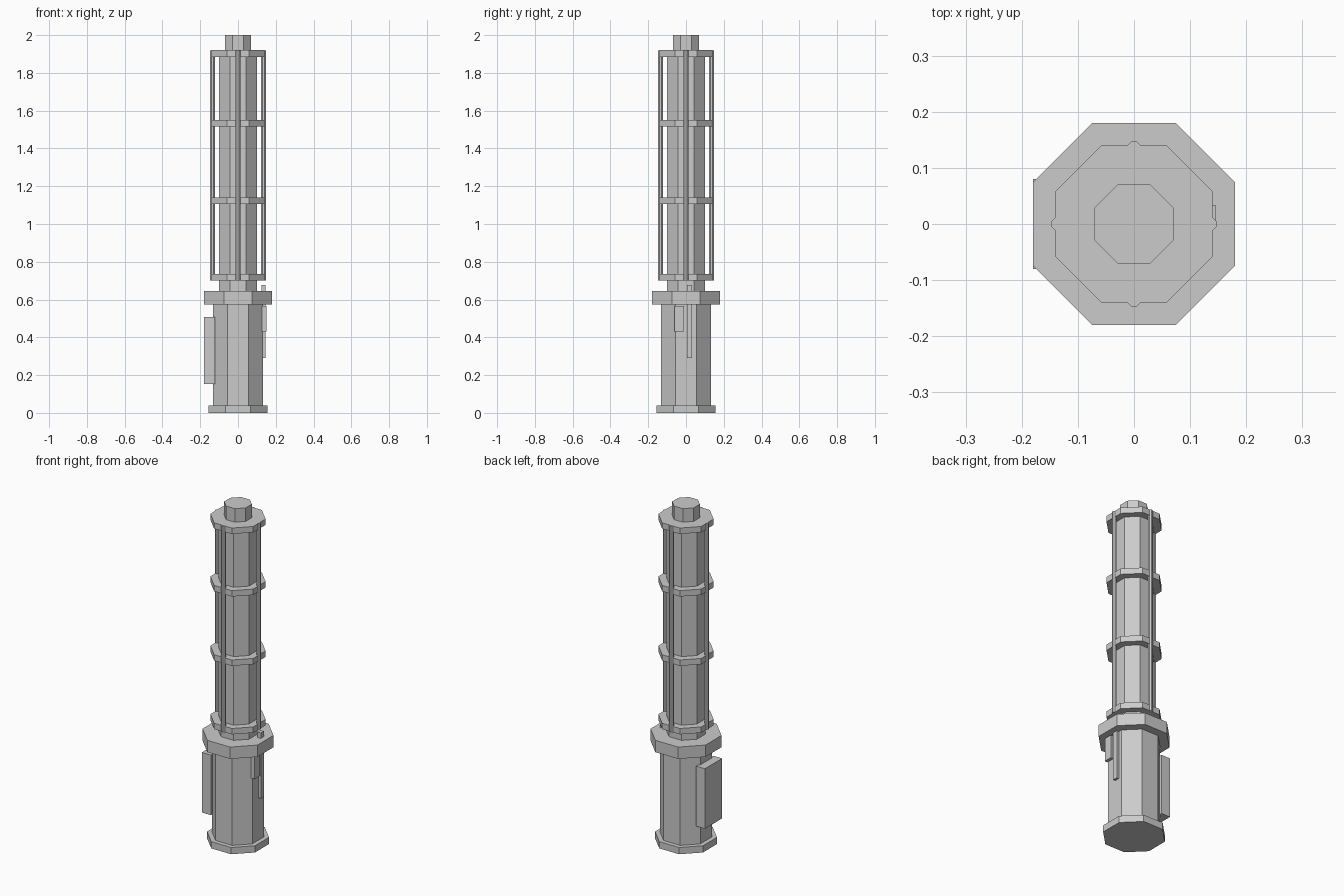
import bpy
import math

if "Cube" in bpy.data.objects:
    bpy.data.objects.remove(bpy.data.objects["Cube"])


def octagon(name, apothem, z0, z1, x=0.0, y=0.0):
    """Eight-sided prism with flats facing the axes."""
    bpy.ops.mesh.primitive_cylinder_add(
        vertices=8, radius=apothem / math.cos(math.pi / 8), depth=z1 - z0,
        location=(x, y, (z0 + z1) / 2), rotation=(0, 0, math.pi / 8))
    ob = bpy.context.object
    ob.name = name
    bpy.ops.object.transform_apply(location=False, rotation=True, scale=True)
    return ob


def box(name, x, y, z):
    """Box from (min, max) ranges on each axis."""
    bpy.ops.mesh.primitive_cube_add(size=1, location=[sum(r) / 2 for r in (x, y, z)])
    ob = bpy.context.object
    ob.name = name
    ob.scale = [r[1] - r[0] for r in (x, y, z)]
    bpy.ops.object.transform_apply(location=False, rotation=False, scale=True)
    return ob


# Handle section
octagon("base_plate", 0.157, 0.0, 0.04)
octagon("handle_body", 0.132, 0.04, 0.575)
octagon("collar", 0.18, 0.575, 0.645)

# Upper core and end cap
octagon("core", 0.10, 0.645, 1.90)
octagon("end_cap", 0.07, 1.92, 2.0)

# Rings around the core
for i, z in enumerate((0.70, 1.105, 1.515, 1.885)):
    octagon(f"ring_{i + 1}", 0.14, z, z + 0.035)

# Four rods running through the rings
for i in range(4):
    a = i * math.pi / 2
    octagon(f"rod_{i + 1}", 0.012, 0.70, 1.919, 0.135 * math.cos(a), 0.135 * math.sin(a))

# Side fittings
box("side_pack", (-0.18, -0.122), (-0.08, 0.08), (0.152, 0.507))
box("switch_block", (0.125, 0.15), (-0.06, -0.01), (0.43, 0.567))
box("slide_bar", (0.125, 0.146), (0.004, 0.033), (0.29, 0.677))
